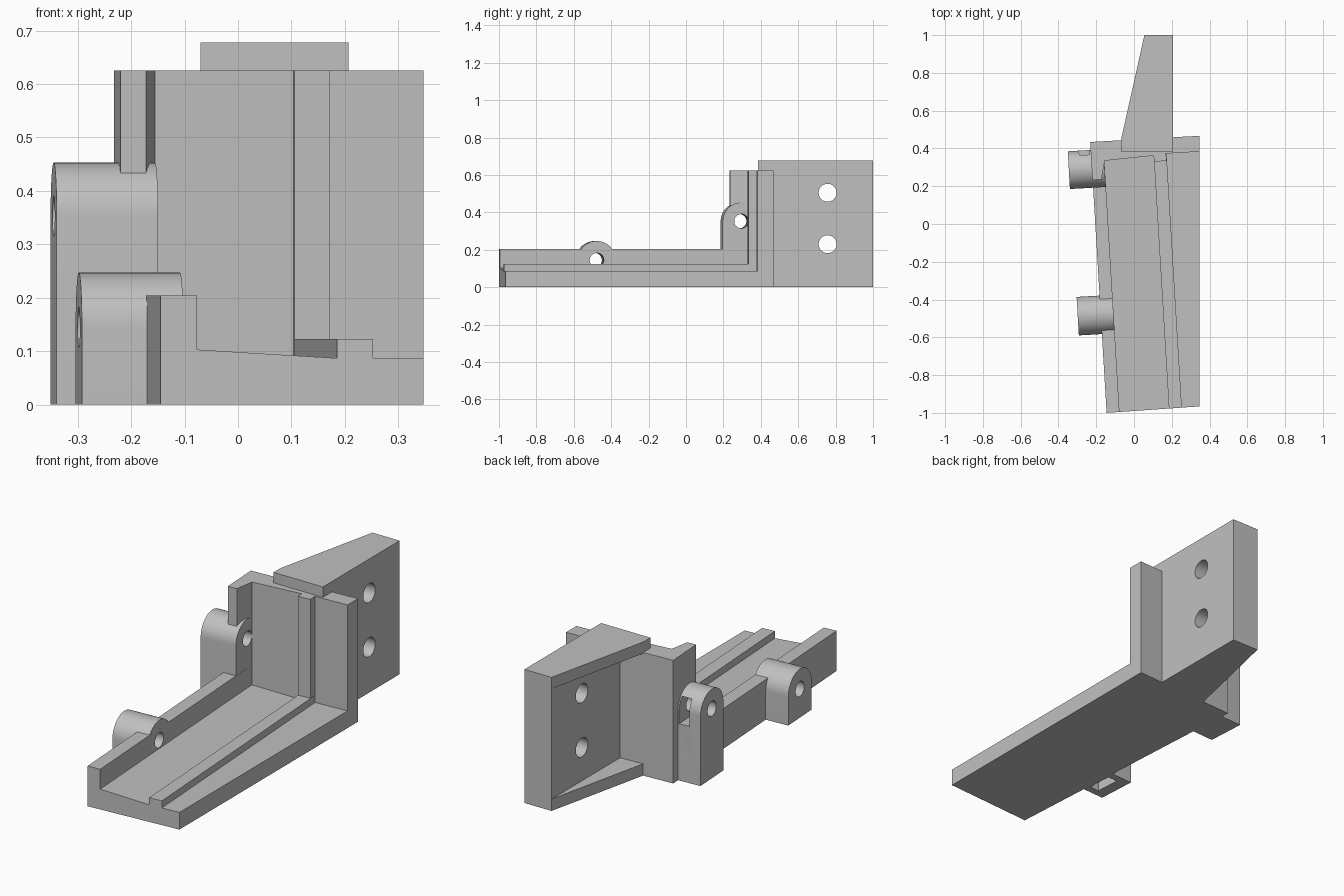
import bpy, bmesh, math
from mathutils import Vector

cube = bpy.data.objects.get("Cube")
if cube:
    bpy.data.objects.remove(cube, do_unlink=True)

GREY = (0.53, 0.53, 0.53, 1)
mat = bpy.data.materials.new("plain grey")
mat.use_nodes = True
mat.diffuse_color = GREY
mat.node_tree.nodes["Principled BSDF"].inputs["Base Color"].default_value = GREY

SKEW = math.radians(3.3)
ALONG = Vector((math.cos(SKEW), math.sin(SKEW), 0))
ACROSS = Vector((-math.sin(SKEW), math.cos(SKEW), 0))
UP = Vector((0, 0, 1))


def loft(name, ring_a, ring_b):
    """Solid between two matching rings of points."""
    bm = bmesh.new()
    a = [bm.verts.new(p) for p in ring_a]
    b = [bm.verts.new(p) for p in ring_b]
    bm.faces.new(a)
    bm.faces.new(b)
    for i in range(len(a)):
        j = (i + 1) % len(a)
        bm.faces.new((a[i], a[j], b[j], b[i]))
    bmesh.ops.recalc_face_normals(bm, faces=bm.faces)
    mesh = bpy.data.meshes.new(name)
    bm.to_mesh(mesh)
    bm.free()
    mesh.materials.append(mat)
    obj = bpy.data.objects.new(name, mesh)
    bpy.context.collection.objects.link(obj)
    return obj


def prism(name, plan, z0, z1):
    return loft(name, [(x, y, z0) for x, y in plan], [(x, y, z1) for x, y in plan])


def rod(name, start, axis, length, radius, segments=32):
    side = axis.cross(UP)
    turns = [2 * math.pi * i / segments for i in range(segments)]
    ring = [start + radius * (math.cos(t) * side + math.sin(t) * UP) for t in turns]
    return loft(name, ring, [p + axis * length for p in ring])


def block(name, centre, u0, u1, v0, v1, z0, z1):
    """Box in the skewed frame of a lug, measured from its outer face."""
    plan = [centre + ALONG * u + ACROSS * v for u, v in
            ((u0, v0), (u1, v0), (u1, v1), (u0, v1))]
    return prism(name, [(p.x, p.y) for p in plan], z0, z1)


def cut(target, cutters):
    bpy.context.view_layer.objects.active = target
    for cutter in cutters:
        cutter.hide_render = True
        mod = target.modifiers.new("cut", 'BOOLEAN')
        mod.operation = 'DIFFERENCE'
        mod.solver = 'EXACT'
        mod.object = cutter
        bpy.ops.object.modifier_apply(modifier=mod.name)


# Channel base: left rail, tilted floor, low ridge and right ledge
section = [(-0.145, 0), (-0.145, 0.204), (-0.077, 0.204), (-0.077, 0.103),
           (0.185, 0.087), (0.185, 0.123), (0.253, 0.123), (0.253, 0.087),
           (0.347, 0.087), (0.347, 0)]
front = [(x, -1 + 0.07 * (x + 0.145), z) for x, z in section]
back = []
for x, z in section:
    bx = x if x > 0.3 else x - 0.086
    back.append((bx, 0.434 + 0.056 * (bx + 0.23), z))
channel_base = loft("channel_base", front, back)

# Upright back wall with a left post and the ridge carried up it
back_wall = prism("back_wall", [
    (-0.232, 0.434), (-0.22, 0.233), (-0.172, 0.236), (-0.155, 0.335),
    (0.104, 0.362), (0.106, 0.33), (0.172, 0.334), (0.17, 0.373),
    (0.347, 0.383), (0.347, 0.467)], 0, 0.625)

# Mounting plate with top and bottom gussets
mount_plate = prism("mount_plate", [(0.055, 0.42), (0.207, 0.385),
                                    (0.207, 1), (0.055, 1)], 0, 0.678)
gusset_plan = [(-0.07, 0.385), (0.207, 0.385), (0.207, 1), (0.055, 1), (-0.07, 0.44)]
prism("top_gusset", gusset_plan, 0.62, 0.678)
prism("bottom_gusset", gusset_plan, 0, 0.06)
bolt_holes = [rod("bolt_hole_cutter", Vector((-0.1, 0.757, z)), Vector((1, 0, 0)), 0.5, 0.048)
              for z in (0.23, 0.505)]
cut(mount_plate, bolt_holes)


# Round-topped side lugs
def lug(name, centre, pin_z, radius):
    arc = [math.pi * i / 24 for i in range(25)]
    outline = [(radius, 0)]
    outline += [(radius * math.cos(t), pin_z + radius * math.sin(t)) for t in arc]
    outline.append((-radius, 0))
    ring = [centre + ACROSS * v + UP * z for v, z in outline]
    return loft(name, ring, [p + ALONG * 0.19 for p in ring])


front_centre = Vector((-0.298, -0.488, 0))
rear_centre = Vector((-0.345, 0.285, 0))
front_lug = lug("front_lug", front_centre, 0.145, 0.102)
rear_lug = lug("rear_lug", rear_centre, 0.353, 0.1)

# Pin holes through lugs and walls, nut pockets in the lugs
front_pin = rod("front_pin_cutter", front_centre - ALONG * 0.05 + UP * 0.145, ALONG, 0.27, 0.038)
rear_pin = rod("rear_pin_cutter", rear_centre - ALONG * 0.05 + UP * 0.353, ALONG, 0.3, 0.038)
front_pocket = block("front_pocket_cutter", front_centre, 0.06, 0.115,
                     -0.065, 0.065, -0.05, 0.21)
rear_pocket = block("rear_pocket_cutter", rear_centre, 0.06, 0.115,
                    -0.065, 0.15, 0.288, 0.418)
cut(front_lug, [front_pin, front_pocket])
cut(rear_lug, [rear_pin, rear_pocket])
cut(channel_base, [front_pin])
cut(back_wall, [rear_pin])

for cutter in bolt_holes + [front_pin, rear_pin, front_pocket, rear_pocket]:
    bpy.data.objects.remove(cutter, do_unlink=True)

# Smooth the round surfaces, keep the edges sharp
for obj in (front_lug, rear_lug, mount_plate, channel_base, back_wall):
    bpy.ops.object.select_all(action='DESELECT')
    obj.select_set(True)
    bpy.context.view_layer.objects.active = obj
    bpy.ops.object.shade_smooth_by_angle(angle=math.radians(30))
